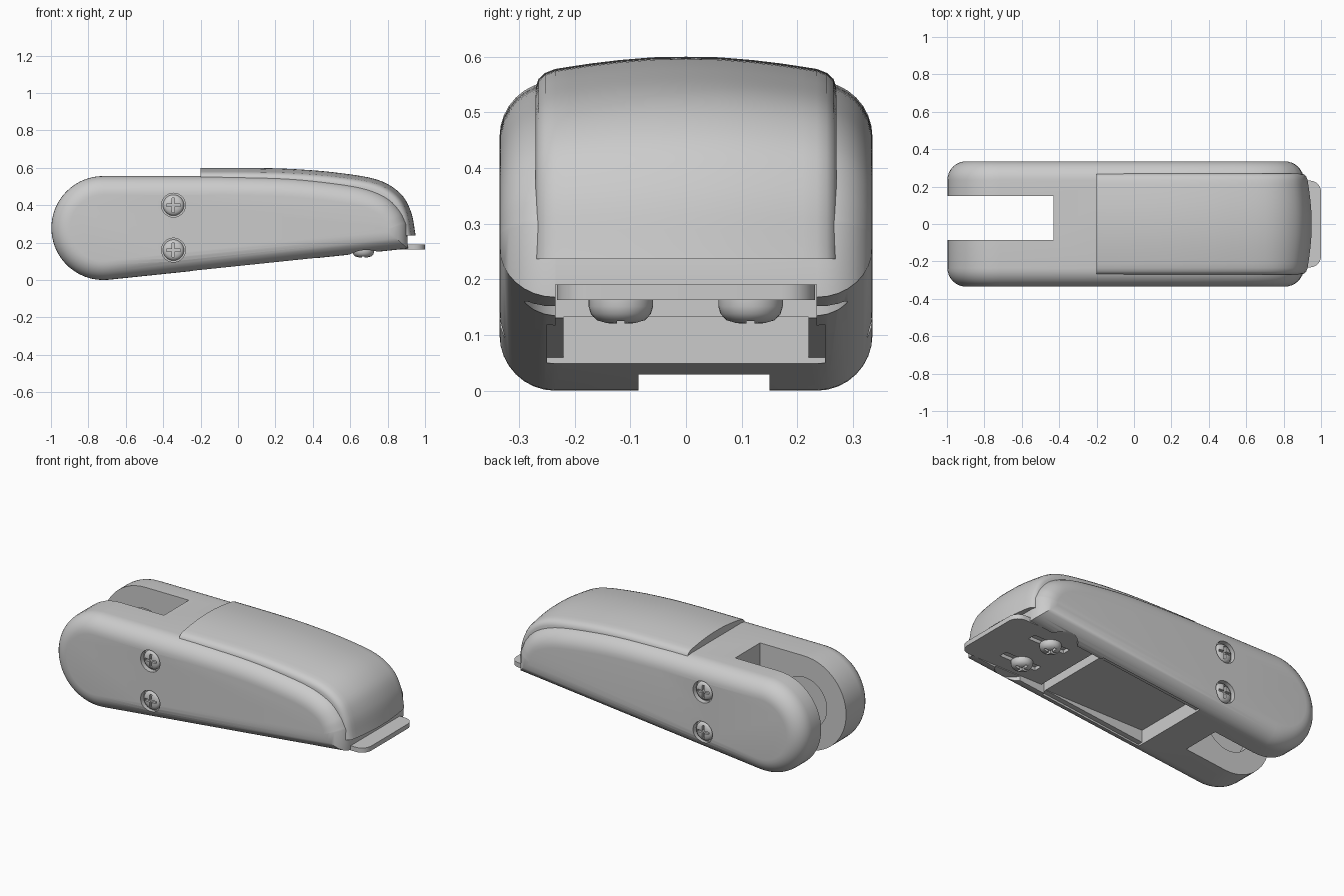
import bpy, bmesh, math
from mathutils import Vector, Matrix

if "Cube" in bpy.data.objects:
    bpy.data.objects.remove(bpy.data.objects["Cube"])


def make(name, bm):
    bmesh.ops.recalc_face_normals(bm, faces=bm.faces)
    me = bpy.data.meshes.new(name)
    bm.to_mesh(me)
    bm.free()
    ob = bpy.data.objects.new(name, me)
    bpy.context.collection.objects.link(ob)
    return ob


def activate(ob):
    bpy.ops.object.select_all(action='DESELECT')
    ob.select_set(True)
    bpy.context.view_layer.objects.active = ob


def smooth(ob, angle=30):
    activate(ob)
    bpy.ops.object.shade_smooth_by_angle(angle=math.radians(angle))


def cut(ob, *cutters):
    for c in cutters:
        m = ob.modifiers.new("cut", 'BOOLEAN')
        m.operation, m.solver, m.object = 'DIFFERENCE', 'EXACT', c
        activate(ob)
        bpy.ops.object.modifier_apply(modifier=m.name)
        bpy.data.objects.remove(c)


def spline(pts, n=6):
    p = [Vector(q) for q in pts]
    p = [2 * p[0] - p[1]] + p + [2 * p[-1] - p[-2]]
    out = []
    for i in range(1, len(p) - 2):
        a, b, c, d = p[i - 1:i + 3]
        for k in range(n):
            t = k / n
            out.append(0.5 * (2 * b + (c - a) * t + (2 * a - 5 * b + 4 * c - d) * t * t
                              + (3 * b - a - 3 * c + d) * t ** 3))
    return out + [p[-2]]


def inset(pts, d):
    """Move a closed counter-clockwise xz outline inwards."""
    out = []
    for i, p in enumerate(pts):
        e, f = (p - pts[i - 1]).normalized(), (pts[(i + 1) % len(pts)] - p).normalized()
        n, m = Vector((-e.y, e.x)), Vector((-f.y, f.x))
        out.append(p + (n + m) * d / (1 + n.dot(m)))
    return out


def loft(name, rings):
    """Join equal-sized xz outlines placed at successive y positions."""
    bm = bmesh.new()
    vs = [[bm.verts.new((p[0], y, p[1])) for p in pts] for y, pts in rings]
    for a, b in zip(vs, vs[1:]):
        for i in range(len(a)):
            j = (i + 1) % len(a)
            bm.faces.new((a[i], a[j], b[j], b[i]))
    bm.faces.new(vs[0])
    bm.faces.new(vs[-1])
    return make(name, bm)


def box(name, x0, x1, y0, y1, z0, z1):
    q = [(x0, z0), (x1, z0), (x1, z1), (x0, z1)]
    return loft(name, [(y0, q), (y1, q)])


def cylinder(name, r, depth, loc, axis='Z', n=48):
    bm = bmesh.new()
    rot = Matrix.Rotation(math.pi / 2, 4, 'X') if axis == 'Y' else Matrix()
    bmesh.ops.create_cone(bm, cap_ends=True, segments=n, radius1=r, radius2=r, depth=depth,
                          matrix=Matrix.Translation(loc) @ rot)
    return make(name, bm)


def screw(name, r, h, loc, rot):
    """Domed cross-head screw, head pointing along local +z."""
    bm = bmesh.new()
    prof = [(0, h), (.45 * r, .97 * h), (.75 * r, .85 * h), (.93 * r, .6 * h), (r, .3 * h),
            (r, 0), (0, 0)]
    vs = [bm.verts.new((a, 0, b)) for a, b in prof]
    es = [bm.edges.new(e) for e in zip(vs, vs[1:])]
    bmesh.ops.spin(bm, geom=vs + es, cent=(0, 0, 0), axis=(0, 0, 1), angle=2 * math.pi, steps=32)
    bmesh.ops.remove_doubles(bm, verts=bm.verts, dist=1e-5)
    ob = make(name, bm)
    a, w = .68 * r, .12 * r
    cut(ob, box("slot_a", -a, a, -w, w, .5 * h, 2 * h), box("slot_b", -w, w, -a, a, .5 * h, 2 * h))
    smooth(ob)
    ob.location, ob.rotation_euler = loc, rot


# Body: side outline with rounded long edges
R, HW = .1, .335
outline = [Vector((-.72 + .278 * math.cos(t), .278 + .278 * math.sin(t)))
           for t in [math.radians(90 + 186 * i / 28) for i in range(29)]]
outline += [Vector((.908, .168))]
outline += spline([(.903, .30), (.87, .37), (.8, .441), (.68, .492), (.5, .523), (.25, .547), (-.1, .556)])
angles = [math.radians(90 * i / 8) for i in range(9)]
side = [(HW - R + R * math.sin(a), inset(outline, R * (1 - math.cos(a)))) for a in angles]
body = loft("body", [(-y, p) for y, p in reversed(side)] + side)

# Wheel slot and axle pockets
cut(body, box("slot", -1.2, -.43, -.085, .15, -.2, .8),
    cylinder("pocket", .15, .335, (-.72, .0325, .278), 'Y'))
# Underside cavity, its shallow rim, plate seat and screw clearances
rim = [(-.24, -.1), (.42, -.1), (.42, .131), (-.24, .06)]
cut(body, box("cavity", -.24, .43, -.22, .22, -.1, .132),
    loft("rim", [(-.25, rim), (.25, rim)]),
    box("seat", .42, 1.2, -.234, .234, -.1, .191),
    cylinder("clear_a", .09, .3, (.67, -.2, .01)),
    cylinder("clear_b", .09, .3, (.67, .2, .01)))
# Side screws in round counterbores
for s in (-1, 1):
    for z in (.16, .4):
        cut(body, cylinder("bore", .064, .1, (-.345, s * (HW + .02), z), 'Y'))
        screw("side_screw", .056, .03, (-.345, s * (HW - .032), z), (-s * math.pi / 2, 0, 0))
smooth(body)

# Top cover: crowned shell following the nose
curve = spline([(-.2, .6), (.1, .599), (.3, .593), (.52, .575), (.74, .538), (.865, .466),
                (.925, .365), (.95, .237)], 5)
normals = []
for i in range(len(curve)):
    t = curve[min(i + 1, len(curve) - 1)] - curve[max(i - 1, 0)]
    normals.append(Vector((t.y, -t.x)).normalized())
normals[0], normals[-1] = Vector((0, -1)), Vector((-1, 0))


def shell(d):
    return ([p + n * d for p, n in zip(curve, normals)]
            + [p + n * .085 for p, n in reversed(list(zip(curve, normals)))])


crown = [(0, 0), (.06, .001), (.12, .006), (.17, .012), (.21, .018), (.235, .022), (.253, .029),
         (.265, .04), (.27, .055)]
cover = loft("top_cover", [(-y, shell(d)) for y, d in reversed(crown[1:])]
             + [(y, shell(d)) for y, d in crown])
smooth(cover)

# Adjustable end plate with rounded corners and screw slots
bm = bmesh.new()
corner = [(.94 + .06 * math.sin(math.radians(a)), .172 + .06 * math.cos(math.radians(a)))
          for a in range(0, 91, 15)]
pts = [(.44, .232)] + corner
pts += [(x, -y) for x, y in reversed(pts)]
face = bm.faces.new([bm.verts.new((x, y, .163)) for x, y in pts])
ext = bmesh.ops.extrude_face_region(bm, geom=[face])
bmesh.ops.translate(bm, vec=(0, 0, .0275),
                    verts=[v for v in ext['geom'] if isinstance(v, bmesh.types.BMVert)])
plate = make("end_plate", bm)
for y in (-.117, .116):
    cut(plate, box("plate_slot", .56, .8, y - .025, y + .025, .1, .183))
    screw("plate_screw", .058, .045, (.67, y, .165), (math.pi, 0, 0))
smooth(plate)
